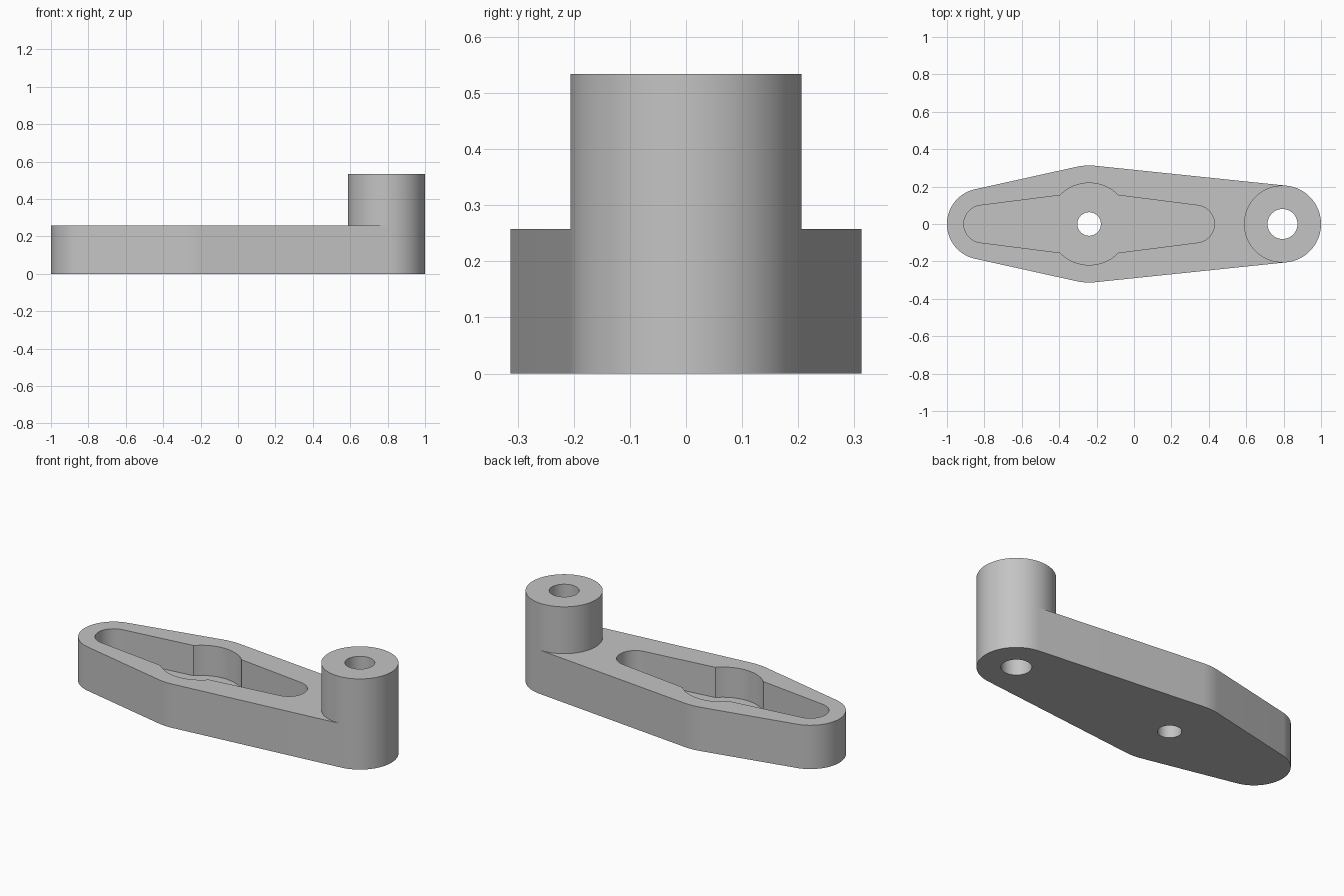
import bpy, bmesh, math

if "Cube" in bpy.data.objects:
    bpy.data.objects.remove(bpy.data.objects["Cube"])

BODY_H, BOSS_H, FLOOR_Z = 0.258, 0.534, 0.08
MID_X, PIN_X = -0.24, 0.794          # hub hole and boss centres
BOSS_R, HUB_R, PIN_R = 0.206, 0.063, 0.08

grey = bpy.data.materials.new("cast grey")
grey.diffuse_color = (0.55, 0.55, 0.55, 1)
grey.use_nodes = True
grey.node_tree.nodes["Principled BSDF"].inputs["Base Color"].default_value = grey.diffuse_color


def arc(cx, r, a0, a1, n):
    return [(cx + r * math.cos(a0 + (a1 - a0) * i / n),
             r * math.sin(a0 + (a1 - a0) * i / n)) for i in range(n + 1)]


def circle(cx, r, n=64):
    return arc(cx, r, 0, 2 * math.pi, n)[:-1]


def belt(left, mid, right):
    """Outline wrapped round three circles (x, radius) lying on the x axis."""
    (xl, rl), (xm, rm), (xr, rr) = left, mid, right
    a_r = math.acos((rm - rr) / (xr - xm) * -1) - math.pi / 2
    a_r = math.pi / 2 - a_r                      # tangent angle, right side
    a_l = math.pi / 2 + math.asin((rm - rl) / (xm - xl))
    upper = arc(xr, rr, 0, a_r, 24) + arc(xm, rm, a_r, a_l, 10) + arc(xl, rl, a_l, math.pi, 24)
    return upper + [(x, -y) for x, y in upper[-2:0:-1]]


def prism(name, outline, z0, z1):
    bm = bmesh.new()
    face = bm.faces.new([bm.verts.new((x, y, z0)) for x, y in outline])
    top = bmesh.ops.extrude_face_region(bm, geom=[face])["geom"]
    bmesh.ops.translate(bm, vec=(0, 0, z1 - z0),
                        verts=[v for v in top if isinstance(v, bmesh.types.BMVert)])
    bmesh.ops.recalc_face_normals(bm, faces=bm.faces)
    mesh = bpy.data.meshes.new(name)
    bm.to_mesh(mesh)
    bm.free()
    mesh.materials.append(grey)
    ob = bpy.data.objects.new(name, mesh)
    bpy.context.collection.objects.link(ob)
    return ob


def cut(ob, *cutters):
    bpy.context.view_layer.objects.active = ob
    for c in cutters:
        mod = ob.modifiers.new("cut", "BOOLEAN")
        mod.operation, mod.solver, mod.object = "DIFFERENCE", "EXACT", c
        bpy.ops.object.modifier_apply(modifier=mod.name)


# Tapered arm and the raised boss at its end
arm = prism("arm", belt((-0.81, 0.19), (MID_X, 0.313), (PIN_X, BOSS_R)), 0, BODY_H)
boss = prism("boss", circle(PIN_X, BOSS_R, 96), BODY_H, BOSS_H)

# Pocket (long slot plus round middle) and through holes
slot = prism("slot_cutter", belt((MID_X - 0.57, 0.1), (MID_X, 0.172), (MID_X + 0.57, 0.1)), FLOOR_Z, 0.4)
round_pocket = prism("round_pocket_cutter", circle(MID_X, 0.219, 96), FLOOR_Z, 0.4)
hub_hole = prism("hub_hole_cutter", circle(MID_X, HUB_R), -0.1, 0.4)
pin_hole = prism("pin_hole_cutter", circle(PIN_X, PIN_R), -0.1, 0.7)
cut(arm, slot, round_pocket, hub_hole, pin_hole)
cut(boss, pin_hole)

for c in (slot, round_pocket, hub_hole, pin_hole):
    bpy.data.objects.remove(c)

# Smooth round walls, crisp rims
for ob in (arm, boss):
    bpy.ops.object.select_all(action="DESELECT")
    ob.select_set(True)
    bpy.context.view_layer.objects.active = ob
    bpy.ops.object.shade_smooth_by_angle(angle=math.radians(25))
